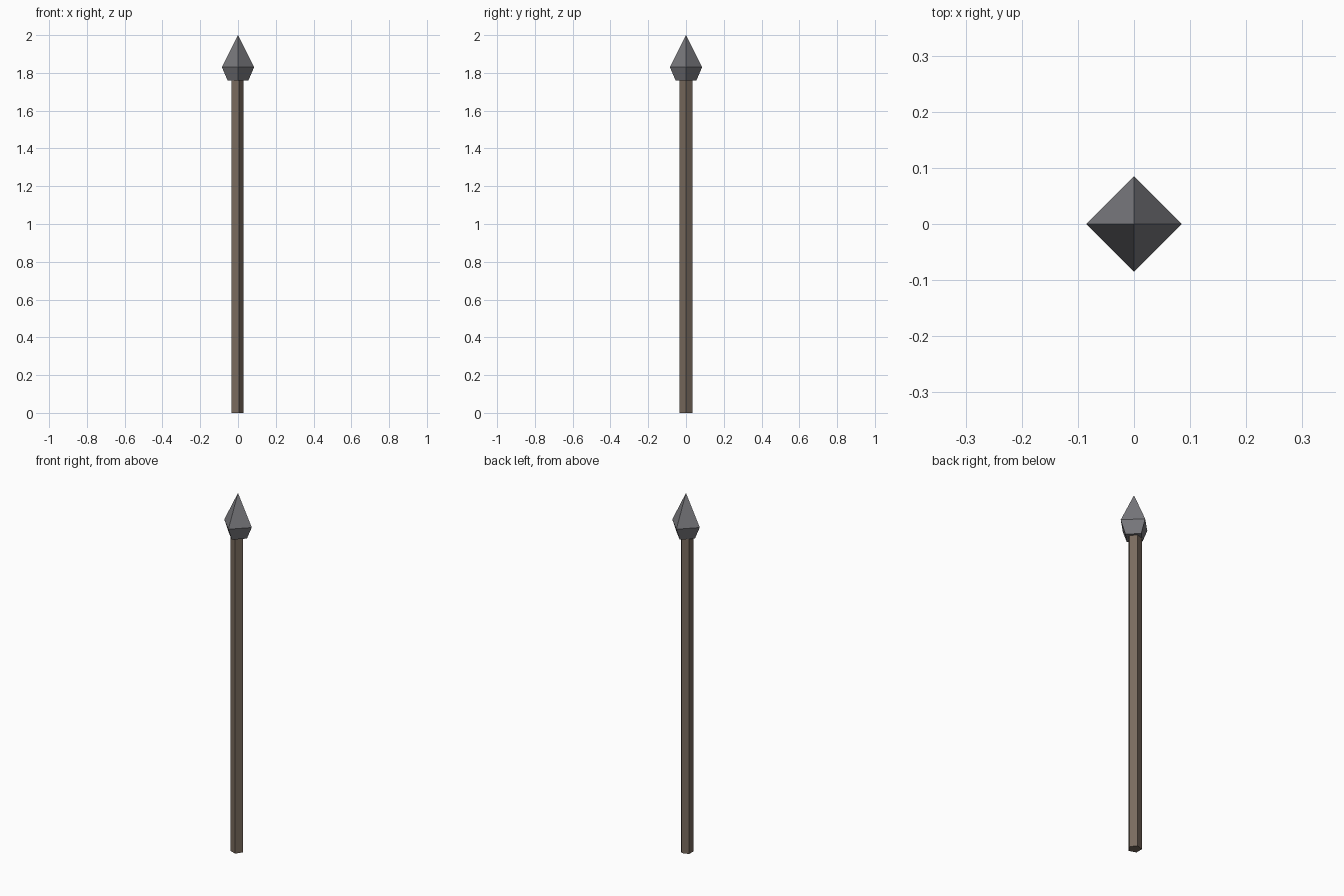
import bpy, bmesh, math

if "Cube" in bpy.data.objects:
    bpy.data.objects.remove(bpy.data.objects["Cube"])


def material(name, rgb):
    m = bpy.data.materials.new(name)
    m.diffuse_color = (*rgb, 1.0)
    m.use_nodes = True
    m.node_tree.nodes["Principled BSDF"].inputs["Base Color"].default_value = m.diffuse_color
    return m


def lathe(name, profile, sides, mat, centre_x=0.0):
    """Flat-faced closed solid from (radius, z) rings; radius 0 makes a point."""
    bm = bmesh.new()
    rings = []
    for r, z in profile:
        count = sides if r > 0 else 1
        rings.append([bm.verts.new((centre_x + r * math.cos(math.tau * i / sides),
                                    r * math.sin(math.tau * i / sides), z))
                      for i in range(count)])
    for a, b in zip(rings, rings[1:]):
        for i in range(sides):
            j = (i + 1) % sides
            if len(b) == 1:
                bm.faces.new((a[i], a[j], b[0]))
            else:
                bm.faces.new((a[i], a[j], b[j], b[i]))
    for ring in (rings[0], rings[-1]):
        if len(ring) > 1:
            bm.faces.new(ring)
    bmesh.ops.recalc_face_normals(bm, faces=bm.faces)
    mesh = bpy.data.meshes.new(name)
    bm.to_mesh(mesh)
    bm.free()
    mesh.materials.append(mat)
    obj = bpy.data.objects.new(name, mesh)
    bpy.context.collection.objects.link(obj)
    return obj


wood = material("brown wood", (0.19, 0.145, 0.112))
iron = material("grey iron", (0.19, 0.19, 0.205))

# Five-sided shaft, slightly off centre, seated just inside the head
lathe("shaft", [(0.035, 0.0), (0.035, 1.77)], 5, wood, centre_x=-0.005)

# Four-sided spear head: short flared socket, then a pointed tip
lathe("spear_head", [(0.055, 1.76), (0.085, 1.83), (0.0, 2.0)], 4, iron)
